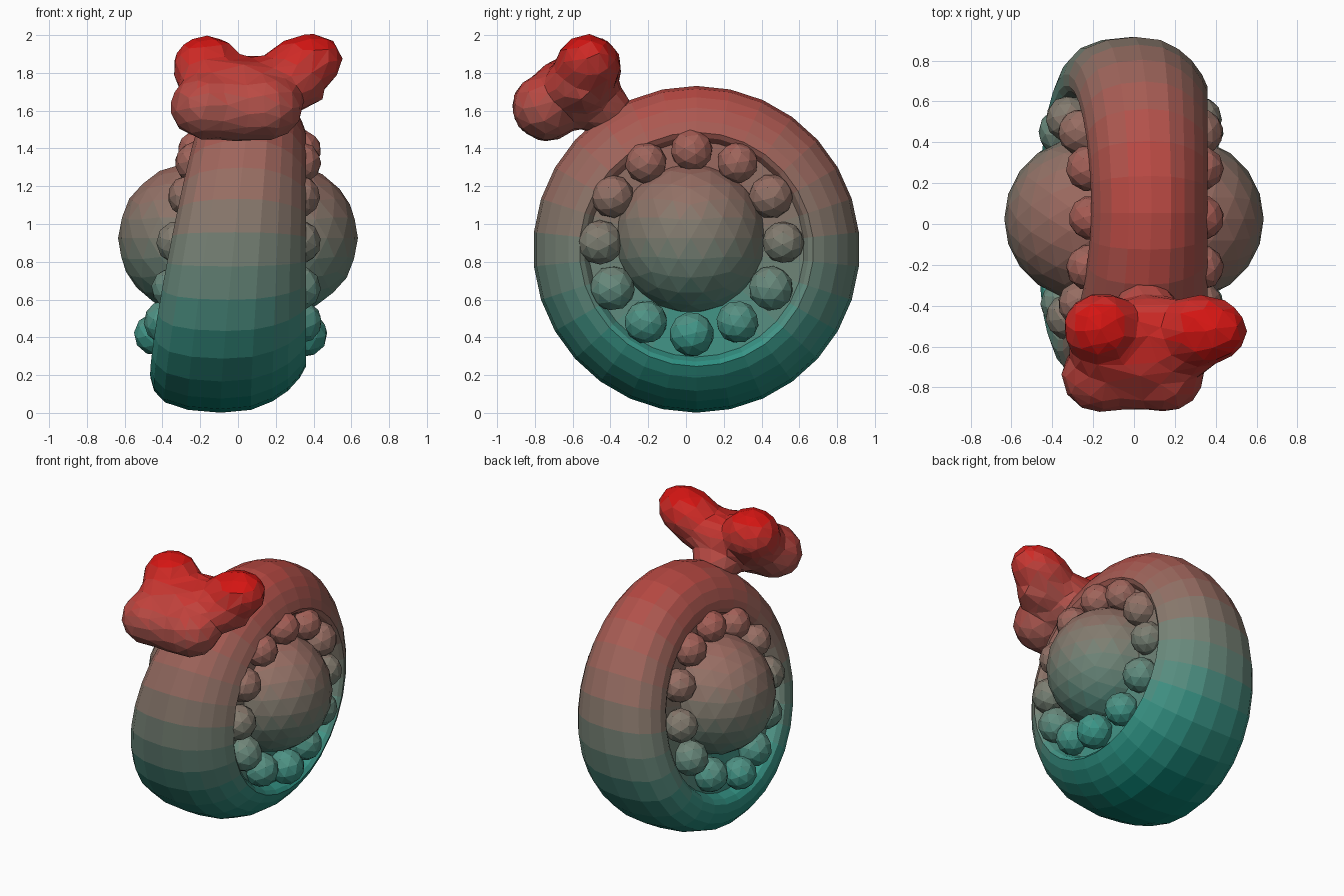
import bpy, bmesh, math, random
from mathutils import Matrix, Vector, Euler

if "Cube" in bpy.data.objects:
    bpy.data.objects.remove(bpy.data.objects["Cube"])

random.seed(4)
WY, WZ = 0.055, 0.866          # wheel centre

# Height gradient: teal at the foot, grey in the middle, red at the top
STOPS = [(0.0, (0.0, 0.22, 0.17)), (0.4, (0.045, 0.31, 0.25)), (0.95, (0.22, 0.20, 0.16)),
         (1.6, (0.42, 0.09, 0.075)), (2.0, (0.68, 0.0, 0.0))]
BANDS = 30


def ramp(z):
    for (z0, c0), (z1, c1) in zip(STOPS, STOPS[1:]):
        if z <= z1:
            t = (z - z0) / (z1 - z0)
            return [a + (b - a) * t for a, b in zip(c0, c1)] + [1]
    return list(STOPS[-1][1]) + [1]


mats = []
for i in range(BANDS):
    m = bpy.data.materials.new("height_band_%d" % i)
    m.diffuse_color = ramp((i + 0.5) * 2 / BANDS)
    m.use_nodes = True
    m.node_tree.nodes["Principled BSDF"].inputs["Base Color"].default_value = m.diffuse_color
    mats.append(m)


def paint(ob):
    used = {}
    for p in ob.data.polygons:
        band = max(0, min(BANDS - 1, int(p.center.z / 2 * BANDS)))
        if band not in used:
            used[band] = len(used)
            ob.data.materials.append(mats[band])
        p.material_index = used[band]


def make(name, bm):
    bmesh.ops.recalc_face_normals(bm, faces=bm.faces)
    me = bpy.data.meshes.new(name)
    bm.to_mesh(me)
    bm.free()
    ob = bpy.data.objects.new(name, me)
    bpy.context.collection.objects.link(ob)
    return ob


def blob(bm, loc, size, rot=(0, 0, 0), sub=2):
    mat = Matrix.LocRotScale(Vector(loc), Euler(rot), Vector(size))
    bmesh.ops.create_icosphere(bm, subdivisions=sub, radius=1, matrix=mat)


# Tyre: profile spun about x, left wall leaning inward toward the top
right_half = [(0.82, 0.3), (0.82, 0.57), (0.95, 0.595), (1.0, 0.62), (0.92, 0.68),
              (0.77, 0.75), (0.58, 0.805), (0.32, 0.85)]
left_half = [(0.82, 0.3), (0.82, 0.57), (0.95, 0.595), (1.0, 0.625), (1.0, 0.68),
             (0.92, 0.75), (0.76, 0.81), (0.46, 0.85)]
profile = right_half + [(-0.05, 0.865)] + [(-f, r) for f, r in reversed(left_half)]
SEG = 30
bm = bmesh.new()
rings = []
for i in range(SEG):
    a = 2 * math.pi * i / SEG
    ring = []
    for f, r in profile:
        y, z = WY + r * math.sin(a), WZ + r * math.cos(a)
        # left wall also swells a little toward the front
        left, right = -0.50 + 0.195 * z + 0.05 * min(0, y), 0.36
        x = (left + right) / 2 + f * (right - left) / 2
        ring.append(bm.verts.new((x, y, z)))
    rings.append(ring)
for i in range(SEG):
    r0, r1 = rings[i], rings[(i + 1) % SEG]
    for j in range(len(profile) - 1):
        bm.faces.new((r0[j], r0[j + 1], r1[j + 1], r1[j]))
# closed web behind the hubs
bm.faces.new([r[0] for r in rings])
bm.faces.new([r[-1] for r in rings])
paint(make("tyre", bm))

# Hub domes and the ring of beads on each side
LEFT_X = [-0.21, -0.22, -0.26, -0.32, -0.35, -0.38, -0.44]    # top bead to bottom bead
RIGHT_X = [0.33, 0.33, 0.32, 0.32, 0.32, 0.33, 0.355]
for side, name, bead_x in ((1, "right", RIGHT_X), (-1, "left", LEFT_X)):
    bm = bmesh.new()
    blob(bm, (side * 0.237, 0.025, 0.925), (0.398, 0.398, 0.398), sub=3)
    paint(make(name + "_hub", bm))
    bm = bmesh.new()
    for i in range(12):
        a = 2 * math.pi * i / 12
        y, z = 0.03 + 0.485 * math.sin(a), 0.903 + 0.487 * math.cos(a)
        s = 0.115 * random.uniform(0.95, 1.05)
        blob(bm, (bead_x[min(i, 12 - i)], y, z), (s, s, s), [random.uniform(0, 3) for _ in range(3)])
    paint(make(name + "_beads", bm))

# Bow: lobes fused into one faceted lump on a short neck
bm = bmesh.new()
blob(bm, (-0.16, -0.51, 1.825), (0.19, 0.175, 0.175), sub=3)            # upper left loop
blob(bm, (0.33, -0.52, 1.83), (0.235, 0.175, 0.165), (0, -0.4, 0), 3)   # upper right loop
blob(bm, (0.09, -0.52, 1.75), (0.32, 0.17, 0.14), sub=3)                # knot
blob(bm, (0.24, -0.57, 1.74), (0.22, 0.18, 0.16), sub=3)
blob(bm, (-0.13, -0.59, 1.74), (0.19, 0.19, 0.16), sub=3)
blob(bm, (-0.16, -0.74, 1.62), (0.20, 0.185, 0.18), sub=3)              # lower left loop
blob(bm, (0.14, -0.74, 1.62), (0.205, 0.185, 0.18), sub=3)              # lower right loop
blob(bm, (0.0, -0.735, 1.615), (0.28, 0.18, 0.18), sub=3)
blob(bm, (0.0, -0.65, 1.74), (0.30, 0.16, 0.13), sub=3)
blob(bm, (0.05, -0.58, 1.62), (0.24, 0.14, 0.12), sub=3)
blob(bm, (0.06, -0.43, 1.60), (0.17, 0.15, 0.12), (0.5, 0, 0), 3)       # neck
blob(bm, (0.39, -0.55, 1.67), (0.09, 0.035, 0.035))                     # small nub
bow = make("bow", bm)
rm = bow.modifiers.new("fuse", 'REMESH')
rm.mode, rm.voxel_size = 'VOXEL', 0.025
sm = bow.modifiers.new("soften", 'SMOOTH')
sm.iterations = 12
dc = bow.modifiers.new("facet", 'DECIMATE')
dc.ratio = 0.06
dg = bpy.context.evaluated_depsgraph_get()
bow.data = bpy.data.meshes.new_from_object(bow.evaluated_get(dg))
bow.modifiers.clear()
for p in bow.data.polygons:
    p.use_smooth = False
paint(bow)
